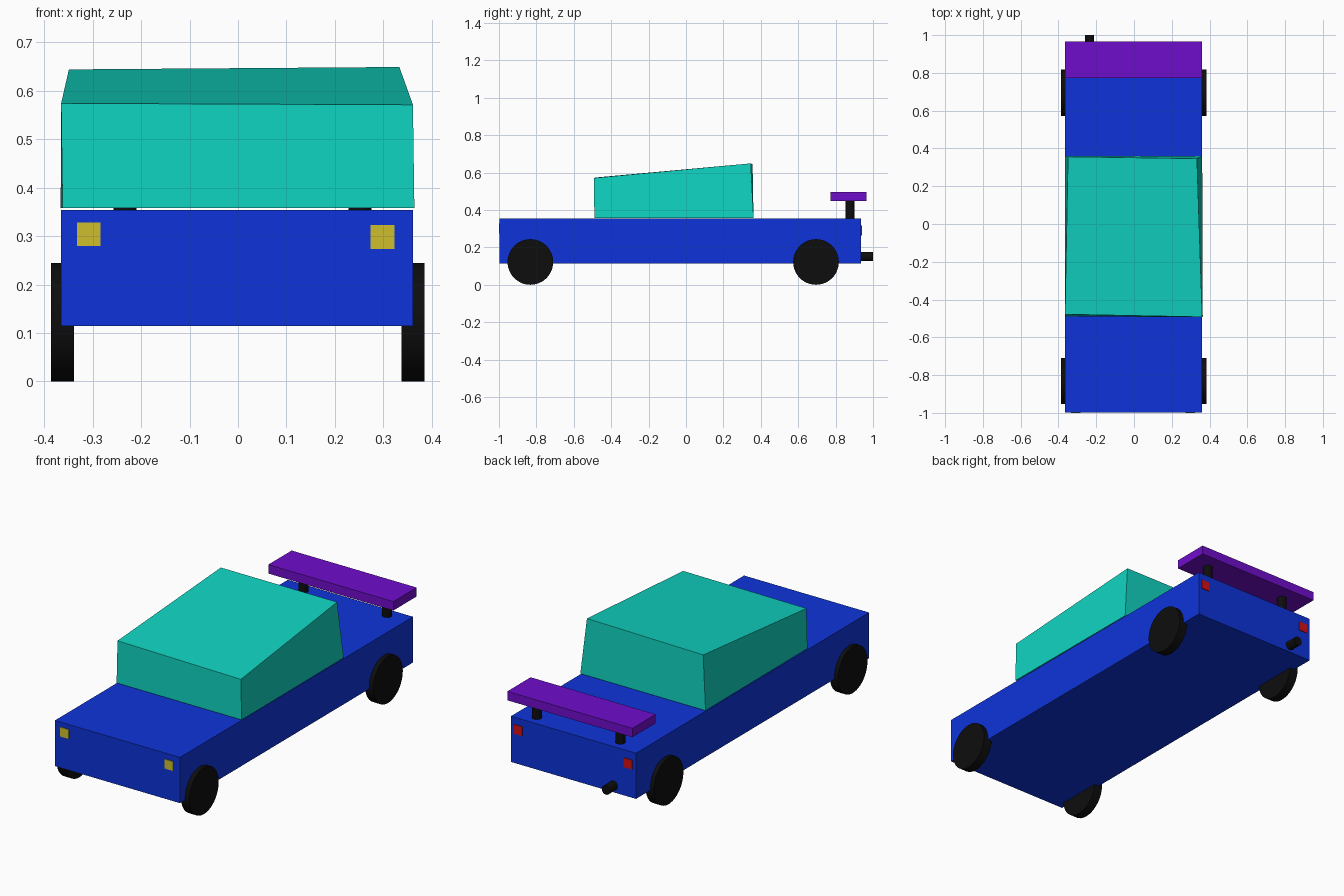
import bpy, bmesh, math
from mathutils import Vector

if "Cube" in bpy.data.objects:
    bpy.data.objects.remove(bpy.data.objects["Cube"])


def material(name, rgb):
    m = bpy.data.materials.new(name)
    m.diffuse_color = (*rgb, 1)
    m.use_nodes = True
    m.node_tree.nodes["Principled BSDF"].inputs["Base Color"].default_value = m.diffuse_color
    return m


BLUE = material("blue", (0.004, 0.034, 0.70))
TEAL = material("teal", (0.005, 0.65, 0.53))
PURPLE = material("purple", (0.16, 0.004, 0.60))
YELLOW = material("yellow", (0.62, 0.52, 0.027))
RED = material("red", (0.65, 0.005, 0.007))
BLACK = material("black", (0.004, 0.004, 0.004))


def hexahedron(name, bottom, top, mat):
    """Six-sided block from four bottom and four top corners, counter-clockwise."""
    bm = bmesh.new()
    b = [bm.verts.new(c) for c in bottom]
    t = [bm.verts.new(c) for c in top]
    bm.faces.new(b[::-1])
    bm.faces.new(t)
    for i in range(4):
        j = (i + 1) % 4
        bm.faces.new((b[i], b[j], t[j], t[i]))
    bmesh.ops.recalc_face_normals(bm, faces=bm.faces)
    me = bpy.data.meshes.new(name)
    bm.to_mesh(me)
    bm.free()
    me.materials.append(mat)
    ob = bpy.data.objects.new(name, me)
    bpy.context.collection.objects.link(ob)
    return ob


def box(name, x, y, z, mat):
    ring = [(x[0], y[0]), (x[1], y[0]), (x[1], y[1]), (x[0], y[1])]
    return hexahedron(name, [(*p, z[0]) for p in ring], [(*p, z[1]) for p in ring], mat)


def rod(name, start, end, radius, mat):
    """Smooth cylinder between two points."""
    a, b = Vector(start), Vector(end)
    bpy.ops.mesh.primitive_cylinder_add(vertices=48, radius=radius, depth=(b - a).length,
                                        location=(a + b) / 2,
                                        rotation=(b - a).to_track_quat('Z', 'Y').to_euler())
    ob = bpy.context.object
    ob.name = name
    ob.data.materials.append(mat)
    bpy.ops.object.shade_smooth_by_angle(angle=math.radians(35))
    return ob


# Body
box("body", (-0.365, 0.361), (-0.997, 0.936), (0.114, 0.354), BLUE)

# Slightly skewed cabin, taller at the rear
hexahedron("cabin",
           [(-0.362, -0.490, 0.358), (0.364, -0.490, 0.358),
            (0.361, 0.361, 0.358), (-0.366, 0.361, 0.358)],
           [(-0.365, -0.478, 0.574), (0.361, -0.492, 0.571),
            (0.333, 0.346, 0.649), (-0.349, 0.356, 0.644)], TEAL)

# Wheels
for end, y in (("front", -0.832), ("rear", 0.695)):
    rod(end + "_left_wheel", (-0.386, y, 0.122), (-0.338, y, 0.122), 0.122, BLACK)
    rod(end + "_right_wheel", (0.337, y, 0.122), (0.385, y, 0.122), 0.122, BLACK)

# Rear wing and its posts
box("rear_wing", (-0.365, 0.361), (0.773, 0.966), (0.449, 0.496), PURPLE)
for side, x in (("left", -0.233), ("right", 0.252)):
    rod(side + "_wing_post", (x, 0.877, 0.345), (x, 0.877, 0.455), 0.024, BLACK)

# Exhaust pipe
rod("exhaust", (-0.235, 0.915, 0.150), (-0.235, 1.0, 0.150), 0.024, BLACK)

# Lamps: thin square plates (x centre, z centre)
for name, x, z, y, mat in (
        ("left_headlight", -0.308, 0.304, (-1.0, -0.995), YELLOW),
        ("right_headlight", 0.298, 0.298, (-1.0, -0.995), YELLOW),
        ("left_tail_light", -0.321, 0.288, (0.934, 0.940), RED),
        ("right_tail_light", 0.320, 0.293, (0.934, 0.940), RED)):
    box(name, (x - 0.0245, x + 0.0245), y, (z - 0.0245, z + 0.0245), mat)
